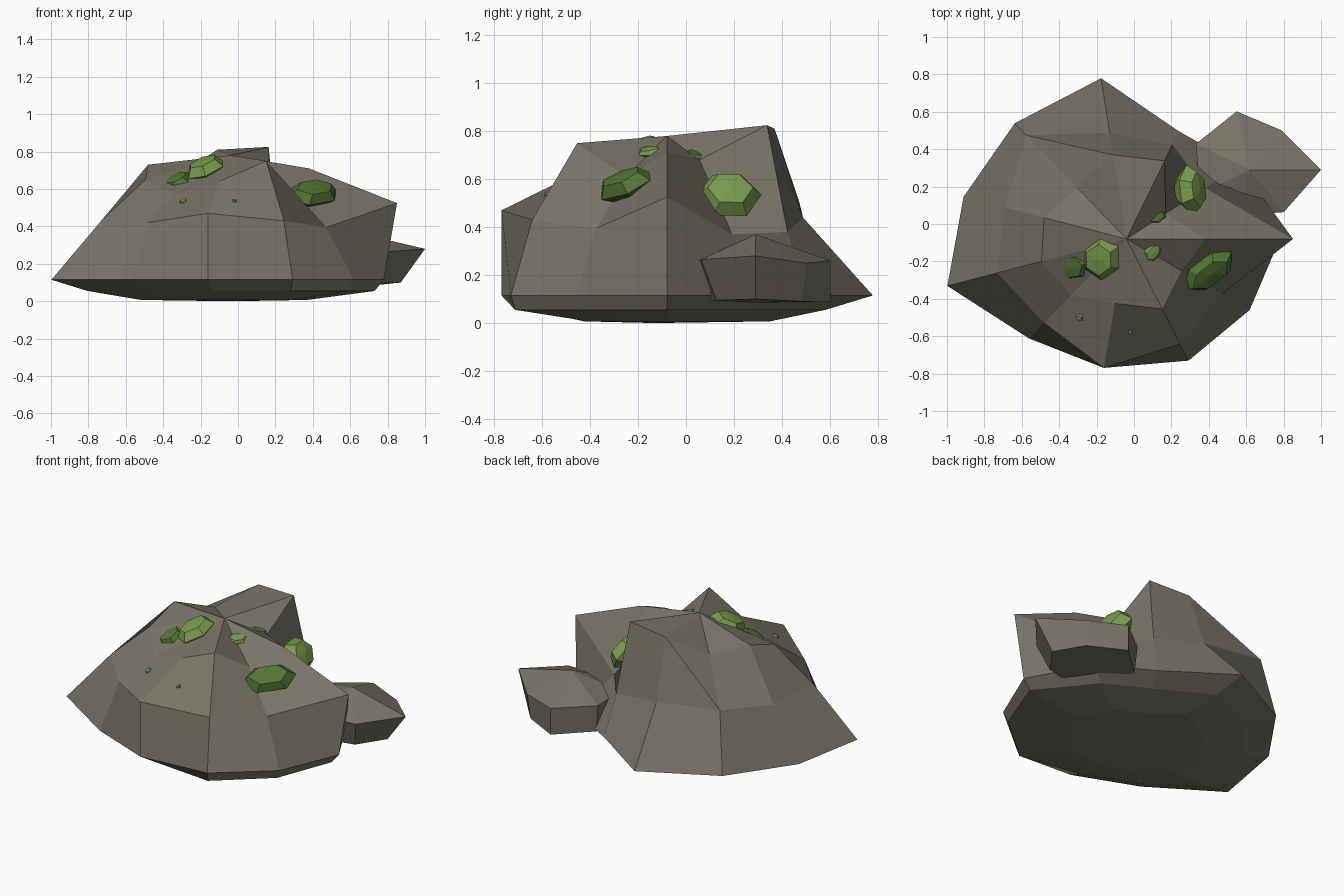
import bpy
import bmesh
import math
import random
from mathutils import Matrix, Vector

random.seed(4)

default_cube = bpy.data.objects.get("Cube")
if default_cube:
    bpy.data.objects.remove(default_cube, do_unlink=True)


def make_material(name, colour):
    material = bpy.data.materials.new(name)
    material.use_nodes = True
    rgba = (*colour, 1.0)
    material.diffuse_color = rgba
    shader = material.node_tree.nodes["Principled BSDF"]
    shader.inputs["Base Color"].default_value = rgba
    shader.inputs["Roughness"].default_value = 0.9
    return material


rock_grey = make_material("rock grey", (0.19, 0.177, 0.138))
light_moss = make_material("light moss green", (0.19, 0.33, 0.075))
dark_moss = make_material("dark moss green", (0.085, 0.18, 0.035))


def polar_ring(angles, radii, heights):
    """Points around the z axis, angles in degrees."""
    return [Vector((r * math.cos(math.radians(a)), r * math.sin(math.radians(a)), z))
            for a, r, z in zip(angles, radii, heights)]


def even_angles(count):
    return [i * 360 / count for i in range(count)]


def make_stone(name, centre, top, rings, bottom, material, split_side=None):
    """Flat-shaded stone: top point, rings going down, bottom point.

    The highest band is cut into triangles at split_side.
    """
    bm = bmesh.new()
    tip = bm.verts.new(top)
    loops = [[bm.verts.new(p) for p in ring] for ring in rings]
    foot = bm.verts.new(bottom)
    count = len(loops[0])
    for i in range(count):
        j = (i + 1) % count
        bm.faces.new((tip, loops[0][i], loops[0][j]))
        for band, (upper, lower) in enumerate(zip(loops, loops[1:])):
            if band == 0 and i == split_side:
                bm.faces.new((upper[i], lower[i], lower[j]))
                bm.faces.new((upper[i], lower[j], upper[j]))
            else:
                bm.faces.new((upper[i], lower[i], lower[j], upper[j]))
        bm.faces.new((foot, loops[-1][j], loops[-1][i]))
    bmesh.ops.recalc_face_normals(bm, faces=bm.faces)
    mesh = bpy.data.meshes.new(name)
    bm.to_mesh(mesh)
    bm.free()
    mesh.materials.append(material)
    stone = bpy.data.objects.new(name, mesh)
    stone.location = centre
    bpy.context.collection.objects.link(stone)
    return stone


# Large boulder: eleven sides, starting at the +x ridge
sides = [0, 33, 64, 99, 134, 165.5, 194.7, 225.5, 260, 297, 330]
shoulder = polar_ring(
    sides,
    [.42, .25, .465, .455, .38, .455, .47, .42, .35, .42, .34],
    [.71, .68, .825, .81, .68, .73, .65, .57, .64, .75, .61])
waist = polar_ring(
    sides,
    [.89, .5, .56, .575, .77, .67, .715, .63, .7, .63, .59],
    [.525, .37, .38, .44, .5, .42, .43, .42, .47, .43, .395])
rim_radii = [.82, .72, .64, .87, .86, .9, .99, .745, .7, .73, .76]
rim = polar_ring(sides, rim_radii, [.115] * len(sides))
underside = polar_ring(
    sides, [.77, .6, .53, .67, .67, .73, .79, .6, .57, .71, .73],
    [.055] * len(sides))
base = polar_ring(sides, [r * .5 for r in rim_radii], [.007] * len(sides))
make_stone("large_boulder", (-.04, -.08, 0), (0, 0, .78),
           [shoulder, waist, rim, underside, base], (0, -.05, 0), rock_grey, 3)

# Small boulder: seven sides, resting against the back left
small_sides = even_angles(7)
small_top = polar_ring(small_sides, [.38, .27, .32, .32, .3, .25, .29],
                       [.28, .25, .26, .27, .26, .26, .265])
small_low = polar_ring(small_sides, [.25, .25, .32, .3, .27, .21, .21],
                       [.1, .09, .09, .095, .095, .095, .095])
make_stone("small_boulder", (.62, .29, 0), (0, 0, .37),
           [small_top, small_low], (0, 0, .085), rock_grey)


def make_moss(name, centre, normal, length, width, depth, material, turn=0):
    """Faceted clump flattened along the surface normal, turned in degrees."""
    angles = even_angles(6)
    radii = [random.uniform(.92, 1.1) for _ in angles]
    rings = []
    for scale, height in ((.7, .85), (1, 0), (.6, -.8)):
        ring = polar_ring(angles, [r * scale for r in radii], [height] * len(radii))
        rings.append([Vector((p.x * length, p.y * width, p.z * depth)) for p in ring])
    clump = make_stone(name, centre, (0, 0, depth), rings, (0, 0, -depth), material)
    tilt = Vector(normal).to_track_quat('Z', 'Y')
    spin = Matrix.Rotation(math.radians(turn), 3, 'Z').to_quaternion()
    clump.rotation_mode = 'QUATERNION'
    clump.rotation_quaternion = tilt @ spin


# Moss clumps
make_moss("moss_crown", (-.175, -.18, .705), (-.35, -.3, 1), .115, .13, .055, light_moss, 20)
make_moss("moss_crown_edge", (-.32, -.22, .625), (-.4, -.4, 1), .08, .09, .05, dark_moss)
make_moss("moss_front_left", (.4, -.245, .575), (.25, -.5, .8), .165, .095, .055, dark_moss, 14)
make_moss("moss_back_left", (.295, .178, .535), (.85, .1, .5), .13, .11, .07, light_moss)

# Moss specks
make_moss("moss_chip_front", (.1, -.15, .712), (.3, -.25, 1), .065, .045, .02, light_moss)
make_moss("moss_chip_back", (.12, .04, .7), (.3, .1, 1), .04, .06, .015, dark_moss)
make_moss("moss_speck_right", (-.29, -.5, .53), (-.4, -.6, 1), .022, .022, .015, light_moss)
make_moss("moss_speck_front", (-.02, -.58, .535), (0, -.6, 1), .013, .013, .012, light_moss)
